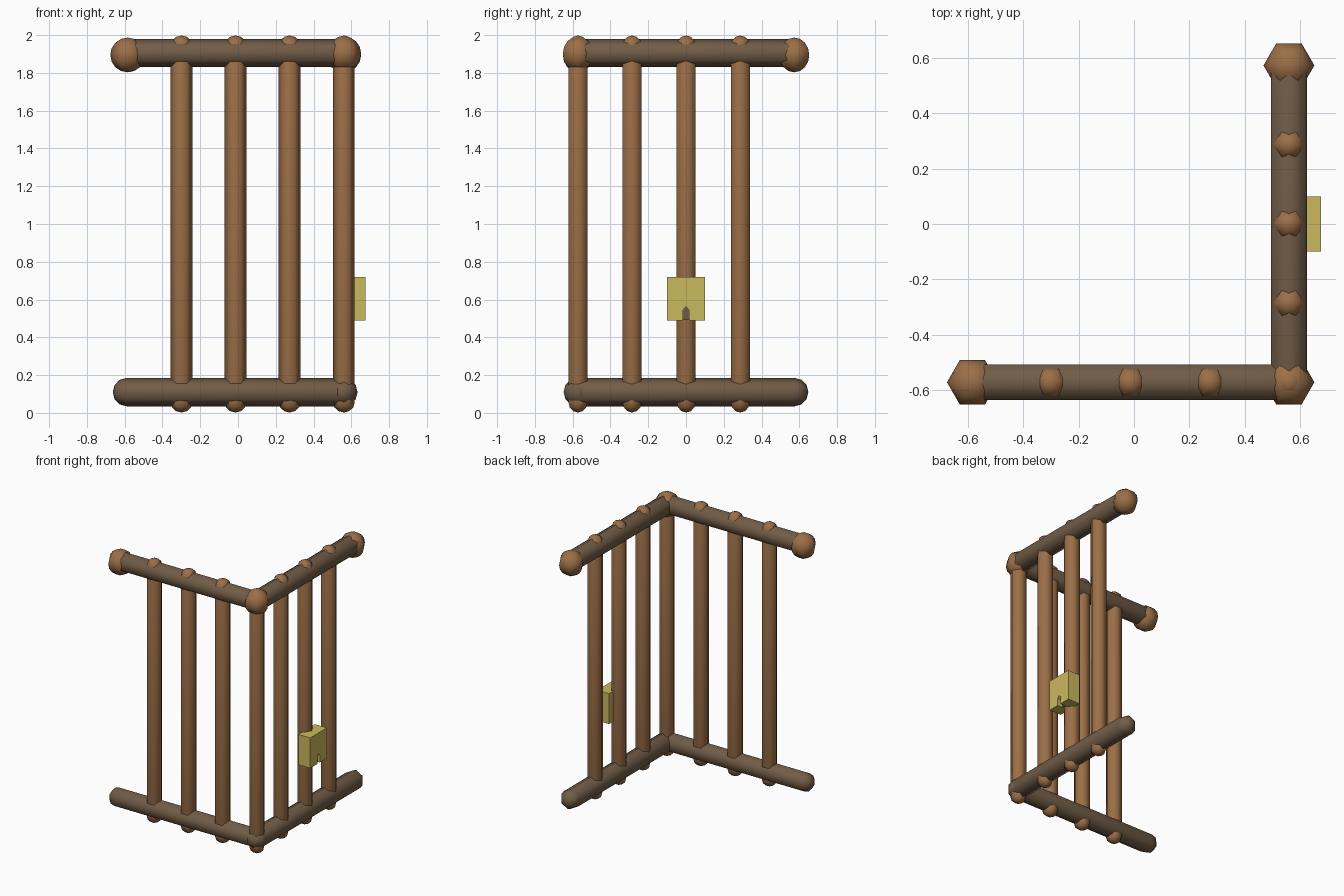
import bpy, bmesh, math
from mathutils import Vector

if "Cube" in bpy.data.objects:
    bpy.data.objects.remove(bpy.data.objects["Cube"])


def material(name, rgb):
    m = bpy.data.materials.new(name)
    m.diffuse_color = (*rgb, 1)
    m.use_nodes = True
    m.node_tree.nodes["Principled BSDF"].inputs["Base Color"].default_value = m.diffuse_color
    return m


LIGHT = material("light wood", (0.33, 0.158, 0.063))
DARK = material("dark wood", (0.165, 0.108, 0.063))
BRASS = material("brass", (0.60, 0.48, 0.115))


def finish(name, bm, mat, smooth):
    bmesh.ops.recalc_face_normals(bm, faces=bm.faces)
    me = bpy.data.meshes.new(name)
    bm.to_mesh(me)
    bm.free()
    for p in me.polygons:
        p.use_smooth = smooth
    me.materials.append(mat)
    ob = bpy.data.objects.new(name, me)
    bpy.context.collection.objects.link(ob)
    return ob


def log(name, center, axis, point, half, r, dome, mat, steps=3):
    """Six-sided log with domed ends; 'point' is the way one corner faces."""
    c, a, u = Vector(center), Vector(axis), Vector(point)
    v = a.cross(u)
    bm = bmesh.new()
    # profile from the lower end to the upper end: (offset along axis, radius)
    top = [(half - dome + dome * math.sin(t), r * math.cos(t))
           for t in (math.pi / 2 * i / steps for i in range(steps))]
    if half <= dome:                     # a ball: share the equator ring
        prof = [(-h, q) for h, q in reversed(top[1:])] + top
    else:
        prof = [(-h, q) for h, q in reversed(top)] + top
    rings = []
    for h, q in prof:
        rings.append([bm.verts.new(c + a * h
                      + q * (u * math.cos(k * math.pi / 3) + v * math.sin(k * math.pi / 3)))
                      for k in range(6)])
    for r0, r1 in zip(rings, rings[1:]):
        for k in range(6):
            bm.faces.new((r0[k], r0[(k + 1) % 6], r1[(k + 1) % 6], r1[k]))
    for ring, h in ((rings[0], -half), (rings[-1], half)):
        pole = bm.verts.new(c + a * h)
        for k in range(6):
            bm.faces.new((ring[k], ring[(k + 1) % 6], pole))
    return finish(name, bm, mat, True)


def prism(name, outline, x0, x1, mat):
    """Outline in (y, z) extruded along x."""
    bm = bmesh.new()
    f = bm.faces.new([bm.verts.new((x0, y, z)) for y, z in outline])
    ext = bmesh.ops.extrude_face_region(bm, geom=[f])["geom"]
    bmesh.ops.translate(bm, vec=(x1 - x0, 0, 0),
                        verts=[g for g in ext if isinstance(g, bmesh.types.BMVert)])
    return finish(name, bm, mat, False)


X, Y, Z = (1, 0, 0), (0, 1, 0), (0, 0, 1)
CX, CY, STEP = 0.56, -0.572, 0.2865      # corner position and bar spacing

# upright bars: three along the front, one at the corner, three along the side
for i in range(4):
    name = "front_bar_%d" % i if i else "corner_bar"
    log(name, (CX - i * STEP, CY, 1.0), Z, X, 0.998, 0.058, 0.055, LIGHT)
    if i:
        log("side_bar_%d" % i, (CX, CY + i * STEP, 1.0), Z, X, 0.998, 0.058, 0.055, LIGHT)

# horizontal rails
for label, z in (("bottom", 0.11), ("top", 1.905)):
    log(label + "_front_rail", (-0.015, CY, z), X, Z, 0.648, 0.075, 0.072, DARK)
    log(label + "_side_rail", (CX, 0, z), Y, Z, 0.648, 0.075, 0.072, DARK)

# ball ends on the top rails
for label, x, y, z in (("left", -0.584, CY, 1.895), ("corner", CX, CY, 1.902),
                       ("back", CX, 0.573, 1.895)):
    log(label + "_ball", (x, y, z), Z, X, 0.092, 0.092, 0.092, LIGHT, 4)

# lock box with a keyhole notch in its lower edge
prism("lock_box", [(-0.1, 0.49), (-0.015, 0.49), (-0.015, 0.545), (0, 0.562),
                   (0.015, 0.545), (0.015, 0.49), (0.1, 0.49), (0.1, 0.72), (-0.1, 0.72)],
      0.575, 0.675, BRASS)
prism("keyhole_back", [(-0.016, 0.492), (0.016, 0.492), (0.016, 0.564), (-0.016, 0.564)],
      0.625, 0.632, DARK)
